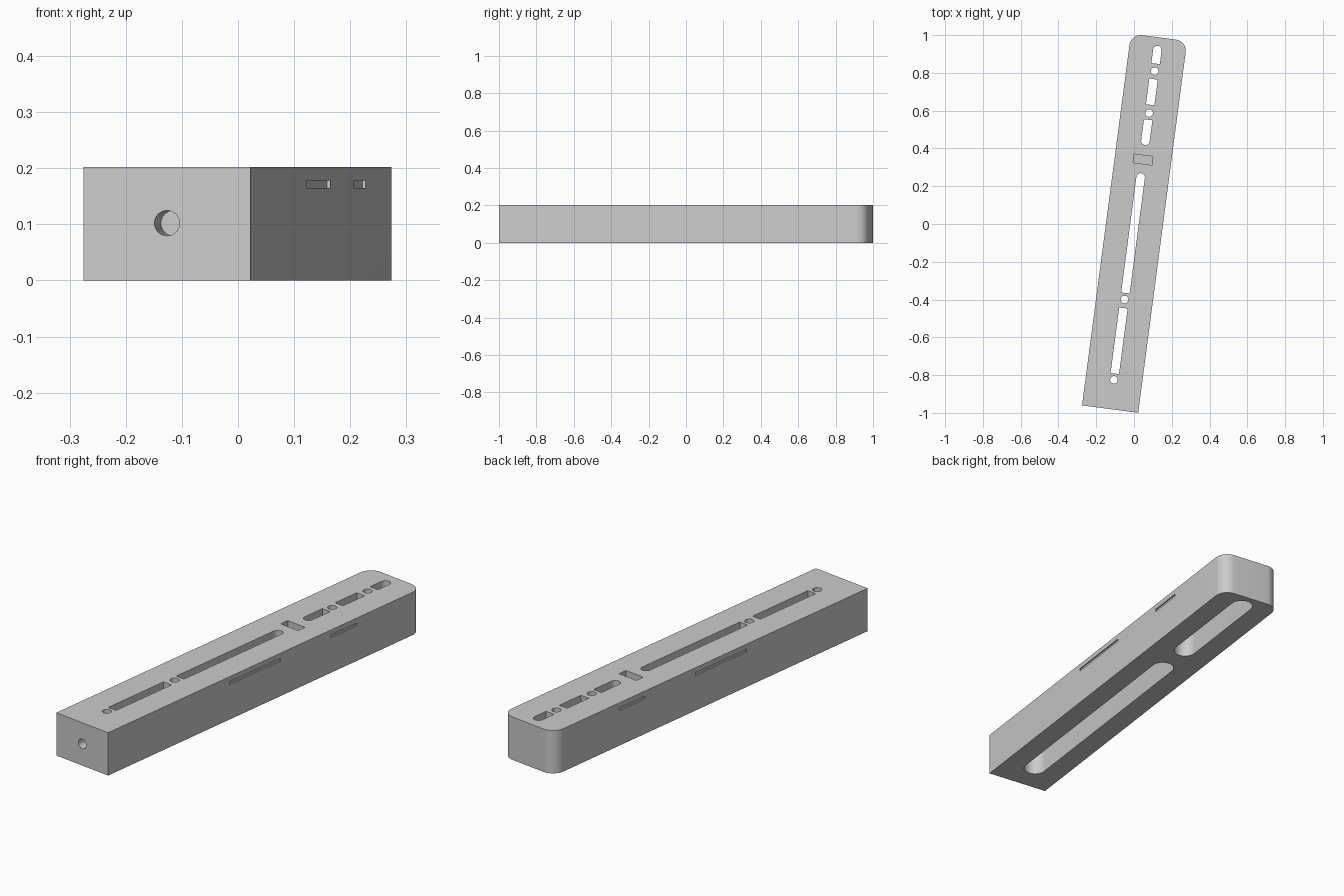
import bpy, bmesh, math
from mathutils import Matrix, Vector

cube = bpy.data.objects.get("Cube")
if cube:
    bpy.data.objects.remove(cube, do_unlink=True)

WIDTH, LENGTH, HEIGHT = 0.30, 1.985, 0.202
CEILING = 0.15          # top of the underside pockets
SLOT = 0.0225           # half width of the top slots

grey = bpy.data.materials.new("light_grey")
grey.use_nodes = True
grey.diffuse_color = (0.6, 0.6, 0.6, 1)
grey.node_tree.nodes["Principled BSDF"].inputs["Base Color"].default_value = (0.6, 0.6, 0.6, 1)


def outline(half, start, end, r_start=0, r_end=0, steps=12):
    """Rectangle along y with optional rounded corners at either end."""
    corners = [(1, start, r_start, -90), (1, end, r_end, 0),
               (-1, end, r_end, 90), (-1, start, r_start, 180)]
    pts = []
    for side, y, r, a0 in corners:
        if r == 0:
            pts.append((side * half, y))
            continue
        cy = y + r if y == start else y - r
        for i in range(steps + 1):
            a = math.radians(a0 + 90 * i / steps)
            p = (side * (half - r) + r * math.cos(a), cy + r * math.sin(a))
            if not pts or (Vector(p) - Vector(pts[-1])).length > 1e-5:
                pts.append(p)
    if (Vector(pts[0]) - Vector(pts[-1])).length < 1e-5:
        pts.pop()
    return pts


def prism(name, pts, z0, z1):
    """Extrude an outline from z0 to z1."""
    bm = bmesh.new()
    face = bm.faces.new([bm.verts.new((x, y, z0)) for x, y in pts])
    up = bmesh.ops.extrude_face_region(bm, geom=[face])["geom"]
    bmesh.ops.translate(bm, vec=(0, 0, z1 - z0),
                        verts=[v for v in up if isinstance(v, bmesh.types.BMVert)])
    bmesh.ops.recalc_face_normals(bm, faces=bm.faces)
    mesh = bpy.data.meshes.new(name)
    bm.to_mesh(mesh)
    bm.free()
    mesh.materials.append(grey)
    obj = bpy.data.objects.new(name, mesh)
    bpy.context.collection.objects.link(obj)
    return obj


def circle(y, r, n=32):
    return [(r * math.cos(math.tau * i / n), y + r * math.sin(math.tau * i / n)) for i in range(n)]


# Bar with a rounded rear end
bar = prism("slotted_bar", outline(WIDTH / 2, 0, LENGTH, 0, 0.06), 0, HEIGHT)
cutters = []

# Long round-ended pockets in the underside
for start, end in ((0.1, 1.285), (1.375, 1.955)):
    cutters.append(prism("pocket_cutter", outline(0.05, start, end, 0.05, 0.05), -0.1, CEILING))

# Slots through the top, rounded only at their outer ends
for start, end, r0, r1 in ((0.19, 0.54, 0, 0), (0.62, 1.26, 0, SLOT), (1.41, 1.545, SLOT, 0),
                           (1.625, 1.762, 0, 0), (1.845, 1.94, 0, SLOT)):
    cutters.append(prism("slot_cutter", outline(SLOT, start, end, r0, r1), 0.1, 0.3))

# Round holes between the slots
for y in (0.156, 0.585, 1.581, 1.805):
    cutters.append(prism("hole_cutter", circle(y, 0.02), 0.1, 0.3))

# Shallow cross recess on the top
cutters.append(prism("recess_cutter", outline(0.05, 1.31, 1.355), HEIGHT - 0.04, 0.3))

# Shallow grooves along both sides
for side in (-1, 1):
    for start, end in ((0.767, 1.09), (1.41, 1.574)):
        x0 = side * (WIDTH / 2 + 0.05)
        groove = [(x + x0, y) for x, y in outline(0.056, start, end)]
        cutters.append(prism("groove_cutter", groove, 0.165, 0.178))

# Blind round hole in the front face
bore = prism("bore_cutter", circle(0, 0.0225), -0.05, 0.088)
bore.data.transform(Matrix.Translation((0, 0, 0.102)) @ Matrix.Rotation(-math.pi / 2, 4, "X"))
cutters.append(bore)

# Cut everything, bake the result and drop the cutters
for cutter in cutters:
    cutter.hide_render = True
    mod = bar.modifiers.new("cut", "BOOLEAN")
    mod.operation, mod.solver, mod.object = "DIFFERENCE", "EXACT", cutter
bpy.context.view_layer.update()
graph = bpy.context.evaluated_depsgraph_get()
baked = bpy.data.meshes.new_from_object(bar.evaluated_get(graph))
bar.modifiers.clear()
bar.data = baked
baked.name = "slotted_bar"
for cutter in cutters:
    bpy.data.objects.remove(cutter, do_unlink=True)

# Turn the bar slightly and place it
baked.transform(Matrix.Translation((-0.1265, -0.98, 0)) @ Matrix.Rotation(math.radians(-7.5), 4, "Z"))
bpy.ops.object.select_all(action="DESELECT")
bar.select_set(True)
bpy.context.view_layer.objects.active = bar
bpy.ops.object.shade_smooth_by_angle(angle=math.radians(30))
